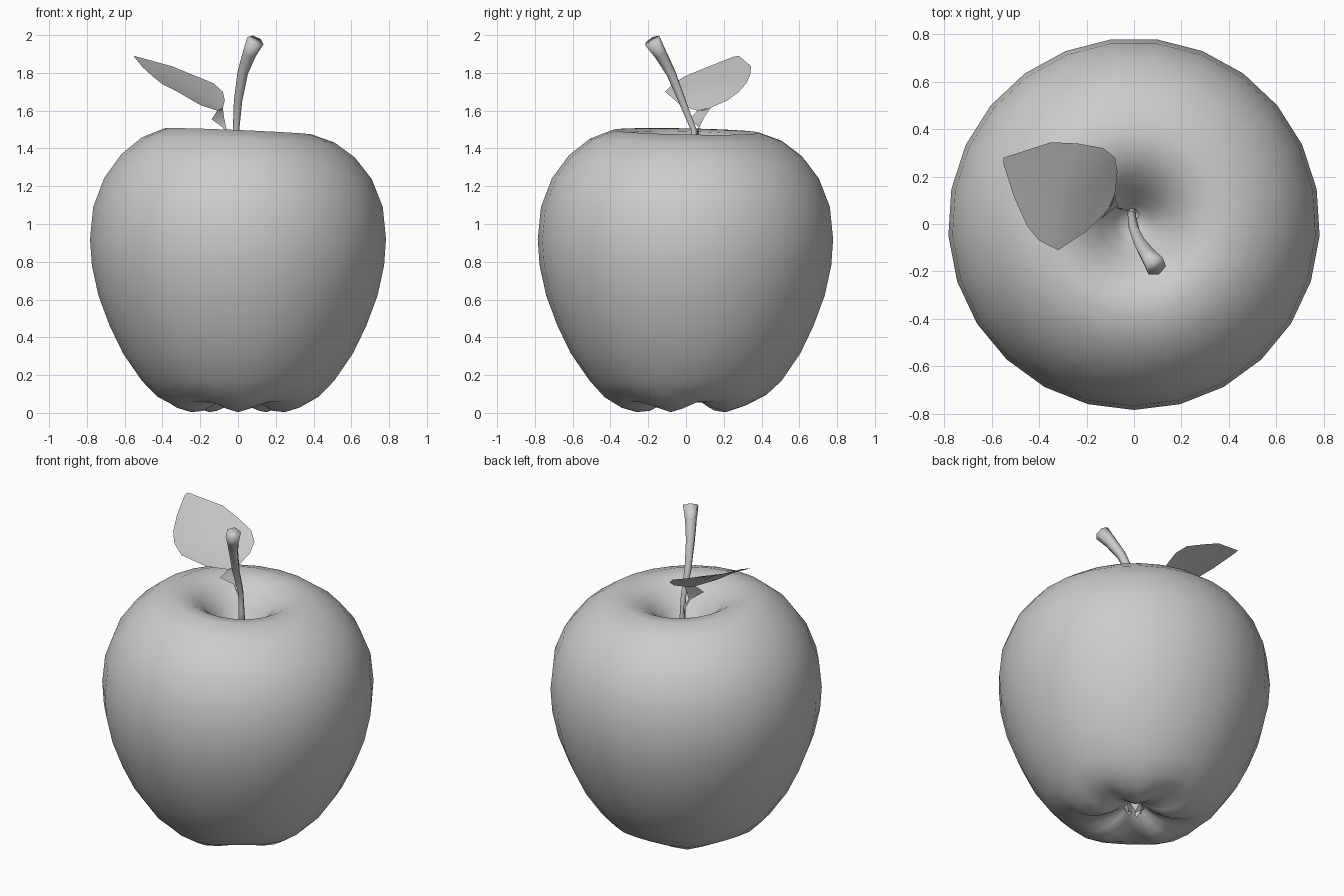
import bpy
import math
from math import cos, sin, radians
from mathutils import Vector


def make(name, verts, faces):
    mesh = bpy.data.meshes.new(name)
    mesh.from_pydata(verts, [], faces)
    mesh.update()
    obj = bpy.data.objects.new(name, mesh)
    bpy.context.collection.objects.link(obj)
    mesh.shade_smooth()
    return obj


def skin(rings, count):
    # quads between consecutive closed rings
    return [(i * count + j, i * count + (j + 1) % count,
             (i + 1) * count + (j + 1) % count, (i + 1) * count + j)
            for i in range(rings - 1) for j in range(count)]


# Apple body: (radius, height, lobe depth, rim tilt), calyx hollow to stem hollow
SEG = 25
profile = [
    (0.035, 0.13, 0, 0), (0.07, 0.10, 0.005, 0), (0.12, 0.065, 0.015, 0),
    (0.19, 0.037, 0.026, 0), (0.26, 0.032, 0.028, 0), (0.34, 0.045, 0.018, 0),
    (0.43, 0.09, 0.008, 0), (0.51, 0.17, 0, 0), (0.61, 0.315, 0, 0),
    (0.68, 0.46, 0, 0), (0.74, 0.62, 0, 0), (0.775, 0.78, 0, 0),
    (0.785, 0.92, 0, 0), (0.768, 1.09, 0, 0), (0.71, 1.24, 0, 0.2),
    (0.62, 1.36, 0, 0.5), (0.51, 1.445, 0, 0.8), (0.39, 1.49, 0, 1),
    (0.29, 1.475, 0, 1), (0.21, 1.425, 0, 0.7), (0.14, 1.345, 0, 0.3),
    (0.08, 1.26, 0, 0), (0.03, 1.21, 0, 0)]
verts = []
for r, z, lobe, tilt in profile:
    for j in range(SEG):
        a = radians(54) + math.tau * j / SEG
        dz = -lobe * cos(5 * (a - radians(54))) + 0.018 * tilt * cos(a - radians(205))
        verts.append((r * cos(a), r * sin(a), z + dz))
faces = skin(len(profile), SEG)
faces.append(tuple(reversed(range(SEG))))
faces.append(tuple(range(len(verts) - SEG, len(verts))))
make("apple_body", verts, faces)

# Stem: six-sided tube that flares towards its tilted cut end
path = [((0.0, 0.04, 1.19), 0.026), ((-0.01, 0.05, 1.38), 0.018),
        ((-0.01, 0.04, 1.50), 0.017), ((0.0, -0.02, 1.65), 0.022),
        ((0.025, -0.08, 1.80), 0.028), ((0.06, -0.135, 1.90), 0.036),
        ((0.092, -0.178, 1.97), 0.047)]
pts = [Vector(p) for p, _ in path]
verts = []
for i, (_, rad) in enumerate(path):
    d = (pts[min(i + 1, len(pts) - 1)] - pts[max(i - 1, 0)]).normalized()
    u = Vector((0, 1, 0)).cross(d).normalized()
    v = d.cross(u)
    verts += [pts[i] + rad * (u * cos(k * math.tau / 6) + v * sin(k * math.tau / 6))
              for k in range(6)]
faces = skin(len(path), 6)
faces += [tuple(range(5, -1, -1)), tuple(range(len(verts) - 6, len(verts)))]
stem = make("stem", verts, faces)

# Leaf: front edge, midrib, back edge, from base to tip
front = [(-0.11, 0.06, 1.60), (-0.20, -0.03, 1.63), (-0.32, -0.11, 1.70),
         (-0.40, -0.07, 1.74), (-0.45, -0.01, 1.78), (-0.505, 0.11, 1.83),
         (-0.55, 0.25, 1.885)]
middle = [(-0.09, 0.09, 1.60), (-0.14, 0.12, 1.64), (-0.22, 0.14, 1.70),
          (-0.30, 0.16, 1.75), (-0.37, 0.19, 1.79), (-0.46, 0.23, 1.84),
          (-0.55, 0.265, 1.888)]
back = [(-0.08, 0.13, 1.615), (-0.07, 0.22, 1.655), (-0.08, 0.28, 1.70),
        (-0.13, 0.32, 1.745), (-0.24, 0.34, 1.79), (-0.35, 0.345, 1.835),
        (-0.55, 0.28, 1.89)]
n = len(front)
faces = [(k * n + i, k * n + i + 1, (k + 1) * n + i + 1, (k + 1) * n + i)
         for k in range(2) for i in range(n - 1)]
make("leaf", front + middle + back, faces)

# Leaf stalk: narrow twisted ribbon down to the stem
left = [(-0.11, 0.06, 1.60), (-0.14, 0.02, 1.555), (-0.08, 0.07, 1.51), (-0.04, 0.065, 1.44), (-0.005, 0.05, 1.34)]
right = [(-0.08, 0.13, 1.615), (-0.075, 0.10, 1.57), (-0.06, 0.06, 1.50), (-0.025, 0.055, 1.46), (-0.005, 0.05, 1.38)]
make("leaf_stalk", left + right, [(i, i + 1, i + 6, i + 5) for i in range(4)])

# Dried flower remains in the bottom hollow
verts, faces = [], []
for k in range(5):
    a = radians(54) + k * math.tau / 5
    for r, da, z in ((0.06, -0.5, 0.10), (0.06, 0.5, 0.10), (0.035, 0.2, 0.05)):
        verts.append((r * cos(a + da), r * sin(a + da), z))
    faces.append((3 * k, 3 * k + 1, 3 * k + 2))
make("calyx", verts, faces)
